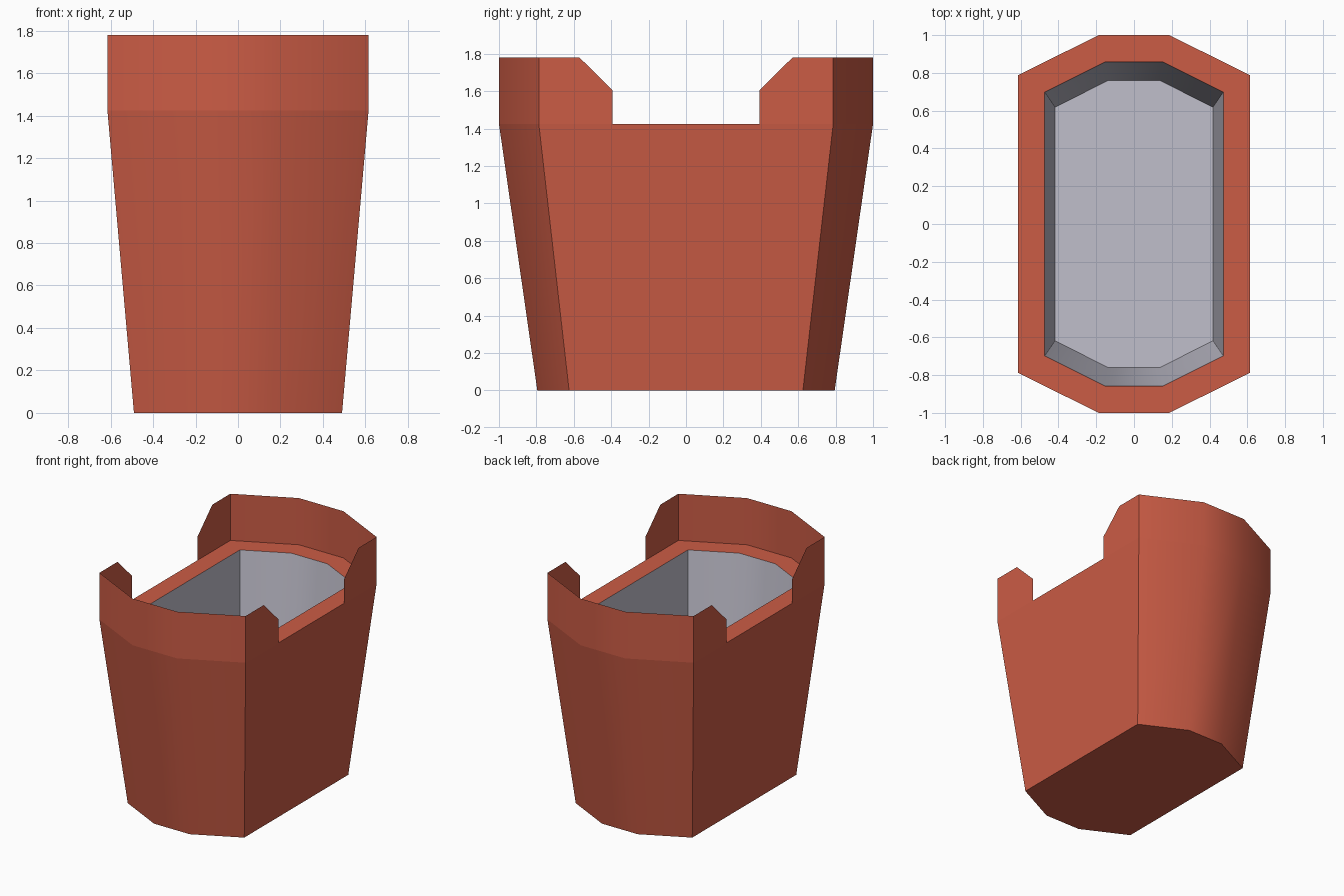
import bpy, bmesh, math

if "Cube" in bpy.data.objects:
    bpy.data.objects.remove(bpy.data.objects["Cube"])


def material(name, rgb):
    m = bpy.data.materials.new(name)
    m.diffuse_color = (*rgb, 1.0)
    m.use_nodes = True
    m.node_tree.nodes["Principled BSDF"].inputs["Base Color"].default_value = m.diffuse_color
    return m


terracotta = material("terracotta red", (0.60, 0.107, 0.060))
pale_grey = material("pale grey", (0.53, 0.52, 0.60))

LEDGE_Z, TOP_Z, FLOOR_Z = 1.425, 1.78, 0.60


def ring(bm, side_x, side_y, end_x, end_y, z):
    """Eight-sided outline, counter-clockwise, starting at the right front corner."""
    quarter = [(side_x, side_y), (end_x, end_y)]
    pts = [(x, -y) for x, y in quarter[:1]] + quarter
    pts += [(-x, y) for x, y in quarter[::-1]]
    pts += [(-x, -y) for x, y in quarter] + [(end_x, -end_y)]
    return [bm.verts.new((x, y, z)) for x, y in pts]


def bridge(bm, low, high, mat=0):
    for i in range(len(low)):
        j = (i + 1) % len(low)
        bm.faces.new((low[i], low[j], high[j], high[i])).material_index = mat


def finish(bm, name, mats):
    me = bpy.data.meshes.new(name)
    bm.to_mesh(me)
    bm.free()
    for m in mats:
        me.materials.append(m)
    ob = bpy.data.objects.new(name, me)
    bpy.context.collection.objects.link(ob)
    bpy.ops.object.select_all(action='DESELECT')
    ob.select_set(True)
    bpy.context.view_layer.objects.active = ob
    bpy.ops.object.shade_smooth_by_angle(angle=math.radians(30))
    return ob


# Tapered tub: base, outer wall, ledge, inner wall and floor
bm = bmesh.new()
base = ring(bm, 0.49, 0.625, 0.15, 0.795, 0)
shoulder = ring(bm, 0.615, 0.787, 0.187, 1.0, LEDGE_Z)
mouth = ring(bm, 0.473, 0.698, 0.152, 0.858, LEDGE_Z)
floor = ring(bm, 0.418, 0.618, 0.137, 0.76, FLOOR_Z)
bm.faces.new(base[::-1])
bridge(bm, base, shoulder)
bridge(bm, shoulder, mouth)
bridge(bm, mouth, floor, 1)
bm.faces.new(floor).material_index = 1
finish(bm, "tub", [terracotta, pale_grey])

# Thin raised rim at each end, with a clipped prong on either side
for name, s in (("front_rim", -1), ("back_rim", 1)):
    bm = bmesh.new()

    def vert(x, y, z):
        return bm.verts.new((x, s * y, z))

    path = [(0.615, 0.787), (0.187, 1.0), (-0.187, 1.0), (-0.615, 0.787)]
    low = [vert(x, y, LEDGE_Z) for x, y in path]
    high = [vert(x, y, TOP_Z) for x, y in path]
    for i in range(3):
        bm.faces.new((low[i], low[i + 1], high[i + 1], high[i]))
    for k, x in ((0, 0.615), (3, -0.615)):
        prong = [vert(x, y, z) for y, z in
                 ((0.57, TOP_Z), (0.393, 1.605), (0.393, LEDGE_Z))]
        loop = [low[k], high[k]] + prong
        bm.faces.new(loop if k == 0 else loop[::-1])
    if s < 0:
        bmesh.ops.reverse_faces(bm, faces=bm.faces[:])
    bm.normal_update()
    finish(bm, name, [terracotta])
